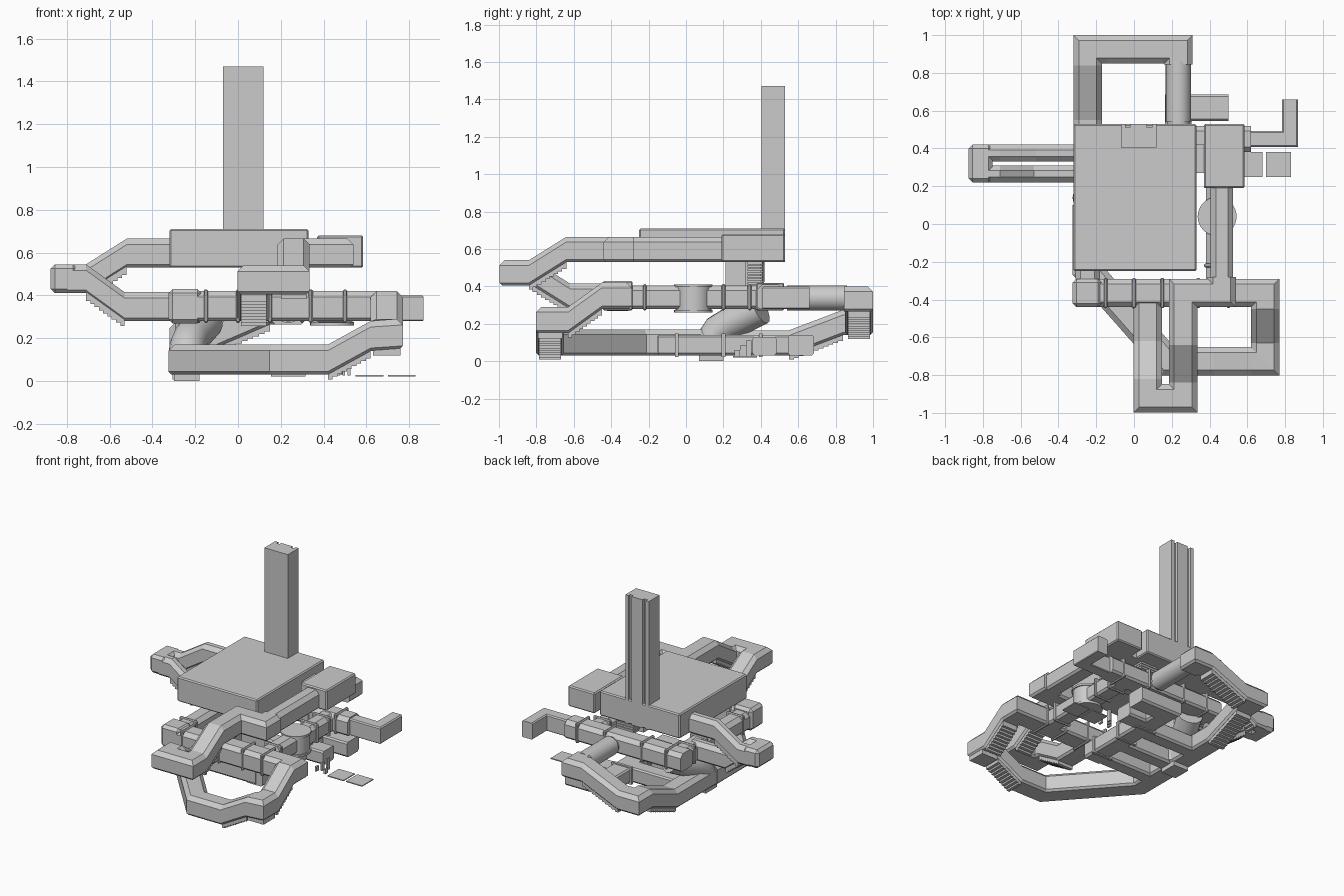
import bpy, math
from mathutils import Vector


def mesh(name, verts, faces):
    me = bpy.data.meshes.new(name)
    me.from_pydata(verts, [], faces)
    me.update()
    ob = bpy.data.objects.new(name, me)
    bpy.context.collection.objects.link(ob)
    return ob


def box(name, x0, x1, y0, y1, z0, z1, bevel=0.0):
    v = [(x, y, z) for z in (z0, z1) for x, y in ((x0, y0), (x1, y0), (x1, y1), (x0, y1))]
    f = [(3, 2, 1, 0), (4, 5, 6, 7)] + [(i, (i + 1) % 4, (i + 1) % 4 + 4, i + 4) for i in range(4)]
    ob = mesh(name, v, f)
    if bevel:
        m = ob.modifiers.new("bevel", "BEVEL")
        m.width, m.segments = bevel, 1
    return ob


def corridor(name, pts, w=0.15, h=0.135, top=0.028, low=0.014):
    """Sweep a chamfered section along a path of floor points, mitred in plan."""
    prof = [(-w/2 + low, 0), (w/2 - low, 0), (w/2, low), (w/2, h - top),
            (w/2 - top, h), (-w/2 + top, h), (-w/2, h - top), (-w/2, low)]
    p = [Vector(q) for q in pts]
    d = [(b - a).xy.normalized() for a, b in zip(p, p[1:])]
    verts, faces, n = [], [], len(prof)
    for i, q in enumerate(p):
        a, b = d[max(i - 1, 0)], d[min(i, len(d) - 1)]
        t = (a + b).normalized()
        k = 1 / max(t.dot(b), 0.4)
        side = Vector((t.y, -t.x)) * k
        verts += [(q.x + side.x * u, q.y + side.y * u, q.z + v) for u, v in prof]
    for i in range(len(p) - 1):
        for j in range(n):
            k = (j + 1) % n
            faces.append((i*n + j, i*n + k, (i + 1)*n + k, (i + 1)*n + j))
    faces += [tuple(range(n))[::-1], tuple(range((len(p) - 1)*n, len(p)*n))]
    return mesh(name, verts, faces)


def stairs(name, a, b, w=0.12, n=9, drop=0.022):
    """Row of step blocks hanging under an axis-aligned ramp."""
    a, b = Vector(a), Vector(b)
    for i in range(n):
        p, q = a.lerp(b, i / n), a.lerp(b, (i + 1) / n)
        z = min(p.z, q.z)
        xs, ys = sorted((p.x, q.x)), sorted((p.y, q.y))
        if xs[1] - xs[0] < 1e-4:
            xs = [p.x - w/2, p.x + w/2]
        else:
            ys = [p.y - w/2, p.y + w/2]
        box(name, *xs, *ys, z - drop, z + 0.02)


def cylinder(name, loc, r, depth, axis="Z", n=32):
    rot = (math.pi/2, 0, 0) if axis == "Y" else (0, 0, 0)
    bpy.ops.mesh.primitive_cylinder_add(vertices=n, radius=r, depth=depth, location=loc, rotation=rot)
    bpy.context.object.name = name
    bpy.ops.object.shade_smooth_by_angle()


T, M, L = 0.53, 0.28, 0.03   # floor heights of the three decks

# Upper deck: hall, tower, side room
box("main_hall", -0.32, 0.33, -0.25, 0.53, T, 0.71, 0.008)
box("tower", -0.07, 0.12, 0.405, 0.51, T, 1.47)
for x0, x1 in ((-0.07, -0.045), (-0.02, 0.07), (0.095, 0.12)):
    box("tower_rib", x0, x1, 0.51, 0.53, T, 1.47)
box("side_room", 0.37, 0.585, 0.19, 0.53, T, 0.68, 0.008)
box("side_room_door", 0.32, 0.38, 0.27, 0.42, T, 0.65)
corridor("upper_side_corridor", [(0.465, 0.2, T), (0.465, -0.3, T)], w=0.12)

# Front loop from upper to middle deck
corridor("front_loop", [(0.465, -0.28, T), (0.465, -0.365, T), (0.26, -0.365, T), (0.26, -0.64, T),
                        (0.26, -0.84, 0.405), (0.26, -0.923, 0.405), (0.073, -0.923, 0.405),
                        (0.073, -0.82, 0.405), (0.073, -0.62, M), (0.073, -0.36, M)])
stairs("front_stairs", (0.26, -0.64, T), (0.26, -0.84, 0.405))
stairs("front_stairs", (0.073, -0.82, 0.405), (0.073, -0.62, M))

# Left loop from upper to middle deck
corridor("left_loop_upper", [(-0.3, 0.375, T), (-0.52, 0.375, T), (-0.71, 0.375, 0.41), (-0.8, 0.375, 0.41)], w=0.09)
corridor("left_loop_lower", [(-0.25, 0.265, M), (-0.53, 0.265, M), (-0.71, 0.265, 0.41), (-0.8, 0.265, 0.41)], w=0.09)
box("left_loop_end", -0.875, -0.75, 0.22, 0.42, 0.41, 0.545, 0.02)
stairs("left_stairs", (-0.52, 0.375, T), (-0.71, 0.375, 0.41), 0.075)
stairs("left_stairs", (-0.53, 0.265, M), (-0.71, 0.265, 0.41), 0.075)

# Lower front loop from middle to lower deck, with the diagonal run and long left run
corridor("lower_front_loop", [(-0.3, -0.365, M), (0.695, -0.365, M), (0.695, -0.45, M), (0.695, -0.63, 0.15),
                              (0.695, -0.727, 0.15), (0.62, -0.727, 0.14), (0.42, -0.727, L), (0.18, -0.727, L),
                              (-0.25, -0.24, L), (-0.25, 0.1, L)], h=0.14)
stairs("lower_front_stairs", (0.695, -0.45, M), (0.695, -0.63, 0.15))
stairs("lower_front_stairs", (0.62, -0.727, 0.14), (0.42, -0.727, L))
box("ramp_foot", 0.63, 0.76, -0.79, -0.66, 0.12, 0.17)

# Back loop from middle to lower deck, starting with a round tunnel
cylinder("back_tunnel", (0.235, 0.7, 0.338), 0.067, 0.32, "Y")
for y in (0.55, 0.83):
    cylinder("tunnel_ring", (0.235, y, 0.338), 0.06, 0.05, "Y")
corridor("back_loop", [(0.235, 0.845, 0.265), (0.235, 0.925, 0.265), (0.15, 0.925, 0.265), (-0.14, 0.925, 0.14),
                       (-0.245, 0.925, 0.14), (-0.245, 0.84, 0.14), (-0.245, 0.55, L), (-0.245, 0.08, L)])
stairs("back_stairs", (0.15, 0.925, 0.265), (-0.14, 0.925, 0.14), n=11)
stairs("back_stairs", (-0.245, 0.84, 0.14), (-0.245, 0.55, L), n=11)

# Middle deck ring
corridor("middle_left", [(-0.245, -0.36, M), (-0.245, 0.46, M)], w=0.13, h=0.125)
corridor("middle_right", [(0.44, -0.36, M), (0.44, 0.46, M)], w=0.12, h=0.125)
corridor("middle_back", [(-0.32, 0.45, M), (0.62, 0.45, M)], w=0.14, h=0.13)
corridor("middle_arm", [(0.58, 0.45, M), (0.825, 0.45, M), (0.825, 0.66, M)], w=0.085, h=0.12, top=0.008, low=0.005)
cylinder("round_room", (0.44, 0.04, 0.335), 0.095, 0.13)
for z in (0.267, 0.403):
    cylinder("round_room_rim", (0.44, 0.04, z), 0.103, 0.015)

# Joint collars on the middle deck
for x in (-0.15, 0.0, 0.15, 0.34, 0.5):
    box("joint_collar", x - 0.01, x + 0.01, -0.445, -0.285, 0.272, 0.428, 0.006)
for x in (-0.2, 0.0, 0.3, 0.52):
    box("joint_collar", x - 0.01, x + 0.01, 0.375, 0.525, 0.272, 0.418, 0.006)
for y in (-0.22, 0.2, 0.34):
    for x in (-0.245, 0.44):
        box("joint_collar", x - 0.07, x + 0.07, y - 0.01, y + 0.01, 0.272, 0.412, 0.006)
box("corner_room", -0.325, -0.17, -0.44, -0.29, 0.268, 0.43, 0.02)

# Shaft and stacked steps joining middle and upper decks
box("deck_shaft", 0.12, 0.28, 0.21, 0.32, 0.38, 0.54)
for i in range(7):
    box("shaft_step", 0.14, 0.28, 0.33, 0.41, 0.41 + i*0.018, 0.423 + i*0.018)
box("shaft_core", 0.16, 0.26, 0.3, 0.4, 0.38, 0.54)

# Curved round chute from the middle to the lower deck
cu = bpy.data.curves.new("curved_chute", "CURVE")
cu.dimensions, cu.bevel_depth, cu.bevel_resolution, cu.use_fill_caps = "3D", 0.085, 5, True
path = [(-0.24, 0.135, 0.05), (-0.24, 0.14, 0.12), (-0.235, 0.17, 0.165), (-0.22, 0.23, 0.2), (-0.19, 0.31, 0.235), (-0.15, 0.4, 0.28)]
sp = cu.splines.new("POLY")
sp.points.add(len(path) - 1)
for pt, q in zip(sp.points, path):
    pt.co = (*q, 1)
bpy.context.collection.objects.link(bpy.data.objects.new("curved_chute", cu))
box("chute_base", -0.3, -0.18, 0.07, 0.2, 0.0, 0.04)

# Lower deck cross corridors
corridor("lower_right", [(0.235, -0.15, L), (0.235, 0.615, L), (0.5, 0.615, L)], w=0.14, h=0.11, top=0.01)
for y in (-0.1, 0.11, 0.34):
    corridor("lower_cross", [(-0.25, y, L), (0.25, y, L)], w=0.11, h=0.11, top=0.01)
corridor("lower_spur", [(0.25, 0.42, L), (0.44, 0.42, L)], w=0.13, h=0.1, top=0.01)
for y in (-0.05, 0.2, 0.4):
    box("lower_collar", 0.155, 0.315, y - 0.01, y + 0.01, 0.022, 0.148)

# Loose fittings and flat plates on the ground
for i in range(4):
    x, y = 0.44 + 0.024*i, 0.26 + 0.03*(i % 3)
    box("loose_fitting", x, x + 0.013, y, y + 0.03, 0.025, 0.06 + 0.025*(i % 3))
for x in (0.55, 0.7):
    box("flat_plate", x, x + 0.13, 0.25, 0.38, 0.02, 0.027)
